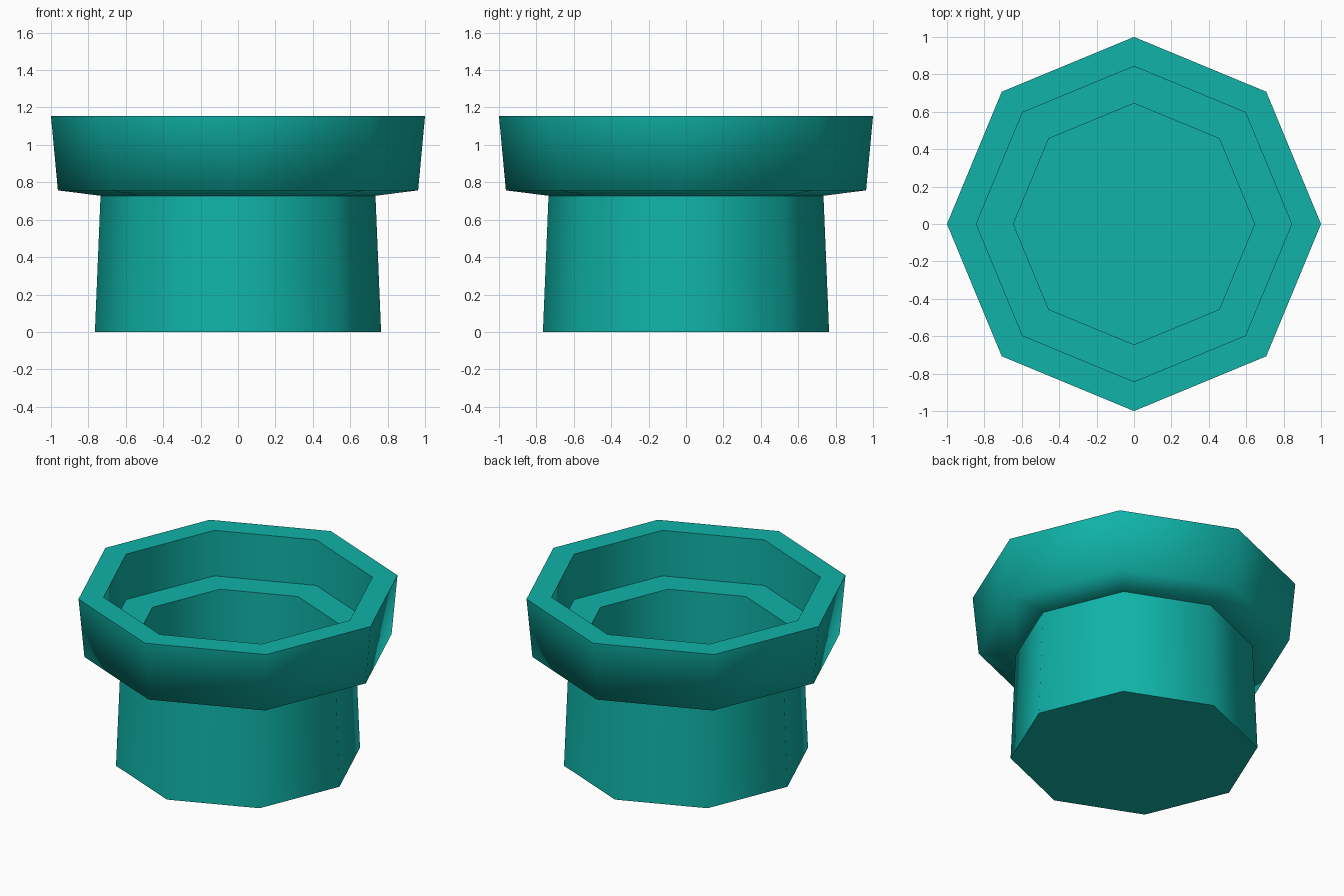
import bpy, bmesh, math

if "Cube" in bpy.data.objects:
    bpy.data.objects.remove(bpy.data.objects["Cube"])

SIDES = 8

teal = bpy.data.materials.new("teal")
teal.diffuse_color = (0.005, 0.45, 0.39, 1)
teal.use_nodes = True
teal.node_tree.nodes["Principled BSDF"].inputs["Base Color"].default_value = teal.diffuse_color

# Profile (radius, height): outer body, flared collar, mouth, ledge, inner bore
profile = [(0.765, 0.0), (0.735, 0.728), (0.963, 0.757), (1.0, 1.155),
           (0.843, 1.155), (0.843, 0.845), (0.645, 0.845), (0.645, 0.12)]

bm = bmesh.new()
rings = [[bm.verts.new((r * math.cos(2 * math.pi * i / SIDES),
                        r * math.sin(2 * math.pi * i / SIDES), z))
          for i in range(SIDES)] for r, z in profile]
for a, b in zip(rings, rings[1:]):
    for i in range(SIDES):
        j = (i + 1) % SIDES
        bm.faces.new((a[i], a[j], b[j], b[i]))

# Base and inside floor
bm.faces.new(rings[0][::-1])
bm.faces.new(rings[-1])
bmesh.ops.recalc_face_normals(bm, faces=bm.faces[:])

mesh = bpy.data.meshes.new("collared_pot")
bm.to_mesh(mesh)
bm.free()
mesh.materials.append(teal)
pot = bpy.data.objects.new("collared_pot", mesh)
bpy.context.collection.objects.link(pot)

# Smooth around the sides and under the collar, sharp at the rims
bpy.context.view_layer.objects.active = pot
pot.select_set(True)
bpy.ops.object.shade_smooth_by_angle(angle=math.radians(82))
